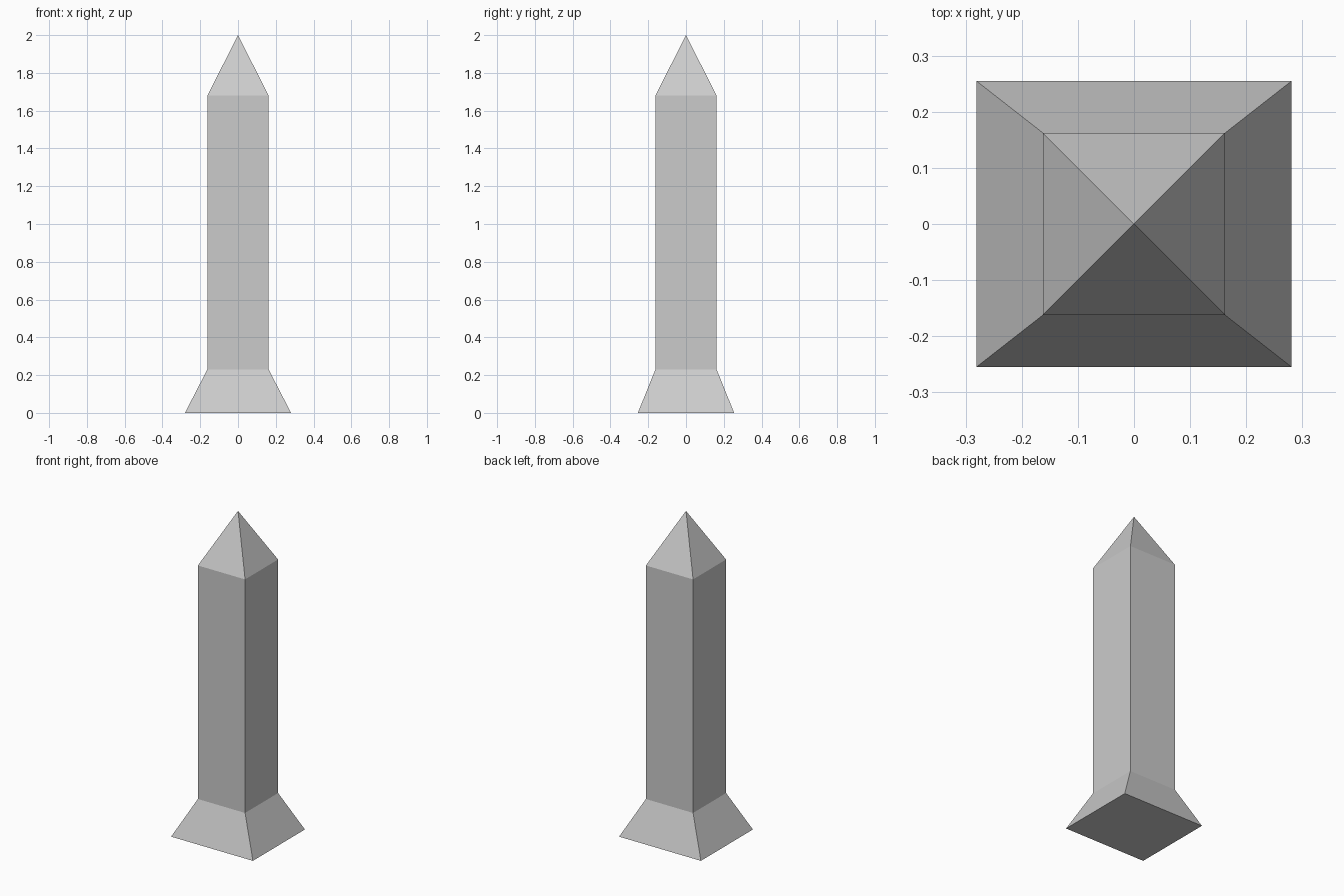
import bpy
import bmesh

if "Cube" in bpy.data.objects:
    bpy.data.objects.remove(bpy.data.objects["Cube"])

# Rectangular sections from the ground up: half width x, half depth y, height z
SECTIONS = [
    (0.281, 0.255, 0.0),    # flared foot
    (0.162, 0.162, 0.23),   # bottom of shaft
    (0.162, 0.162, 1.68),   # top of shaft
]
APEX_Z = 2.0


def add_ring(bm, hx, hy, z):
    corners = [(-1, -1), (1, -1), (1, 1), (-1, 1)]
    return [bm.verts.new((sx * hx, sy * hy, z)) for sx, sy in corners]


bm = bmesh.new()
rings = [add_ring(bm, *section) for section in SECTIONS]

# Underside
bm.faces.new(rings[0][::-1])

# Foot and shaft walls
for low, high in zip(rings, rings[1:]):
    for i in range(4):
        j = (i + 1) % 4
        bm.faces.new((low[i], low[j], high[j], high[i]))

# Pyramid tip
apex = bm.verts.new((0, 0, APEX_Z))
for i in range(4):
    bm.faces.new((rings[-1][i], rings[-1][(i + 1) % 4], apex))

mesh = bpy.data.meshes.new("obelisk")
bm.to_mesh(mesh)
bm.free()
bpy.context.collection.objects.link(bpy.data.objects.new("obelisk", mesh))
